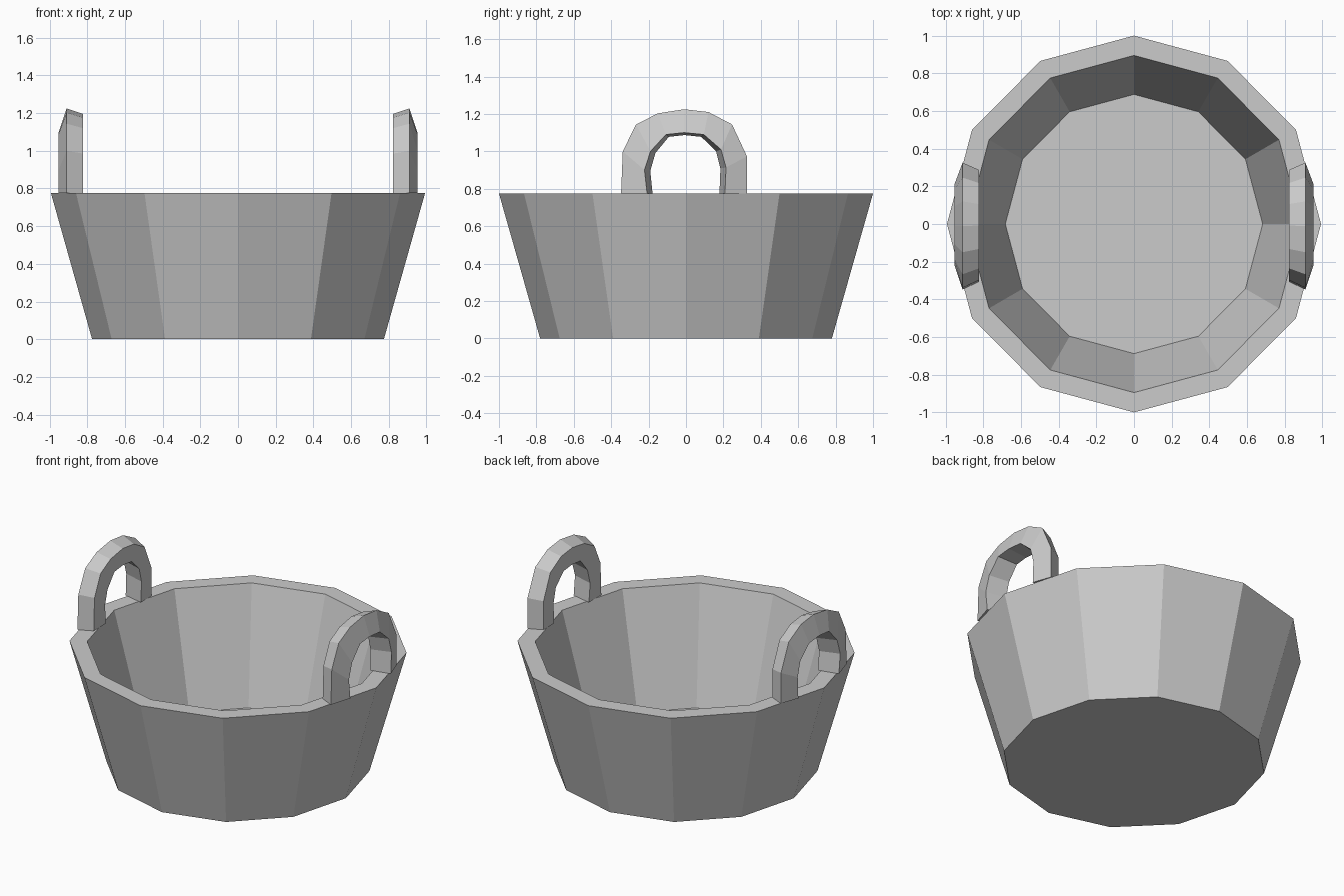
import bpy, bmesh
from math import sin, cos, pi

if "Cube" in bpy.data.objects:
    bpy.data.objects.remove(bpy.data.objects["Cube"])

RIM = 0.775


def loft(name, loops, closed_loops, cap_ends):
    """Skin a sequence of equal-length vertex loops with flat quads."""
    bm = bmesh.new()
    rings = [[bm.verts.new(p) for p in loop] for loop in loops]
    n = len(rings[0])
    for a, b in zip(rings, rings[1:]):
        for i in range(n if closed_loops else n - 1):
            j = (i + 1) % n
            bm.faces.new((a[i], a[j], b[j], b[i]))
    if cap_ends:
        bm.faces.new(rings[0])
        bm.faces.new(rings[-1])
    bmesh.ops.recalc_face_normals(bm, faces=bm.faces)
    mesh = bpy.data.meshes.new(name)
    bm.to_mesh(mesh)
    bm.free()
    obj = bpy.data.objects.new(name, mesh)
    bpy.context.collection.objects.link(obj)
    return obj


def ring(r, z, sides=12):
    return [(0.993 * r * cos(2 * pi * i / sides), r * sin(2 * pi * i / sides), z)
            for i in range(sides)]


# Tub: underside, outer wall, flat rim, inner wall, floor
loft("tub", [ring(r, z) for r, z in
             [(0.78, 0), (1.0, RIM), (0.895, RIM), (0.688, 0.06)]], True, True)

# Handles: outer and inner arch profiles (y, z), four-sided section
outer = [(-0.347, RIM), (-0.338, 1.0), (-0.267, 1.144), (-0.15, 1.203), (-0.01, 1.225),
         (0.12, 1.21), (0.246, 1.144), (0.326, 0.973), (0.326, RIM)]
inner = [(-0.208, RIM), (-0.222, 0.9), (-0.19, 1.0), (-0.107, 1.09), (-0.01, 1.1),
         (0.095, 1.09), (0.187, 1.01), (0.214, 0.914), (0.208, RIM)]


def handle(name, side):
    sections = []
    for (yo, zo), (yi, zi) in zip(outer, inner):
        up_o, up_i = zo - RIM, zi - RIM
        sections.append([(side * 0.91, yo, zo),
                         (side * 0.952, yi, zi),
                         (side * 0.822, yi * 0.86, RIM + up_i * 0.96),
                         (side * 0.822, yo * 0.88, RIM + up_o * 0.935)])
    loft(name, sections, True, True)


handle("right_handle", 1)
handle("left_handle", -1)
